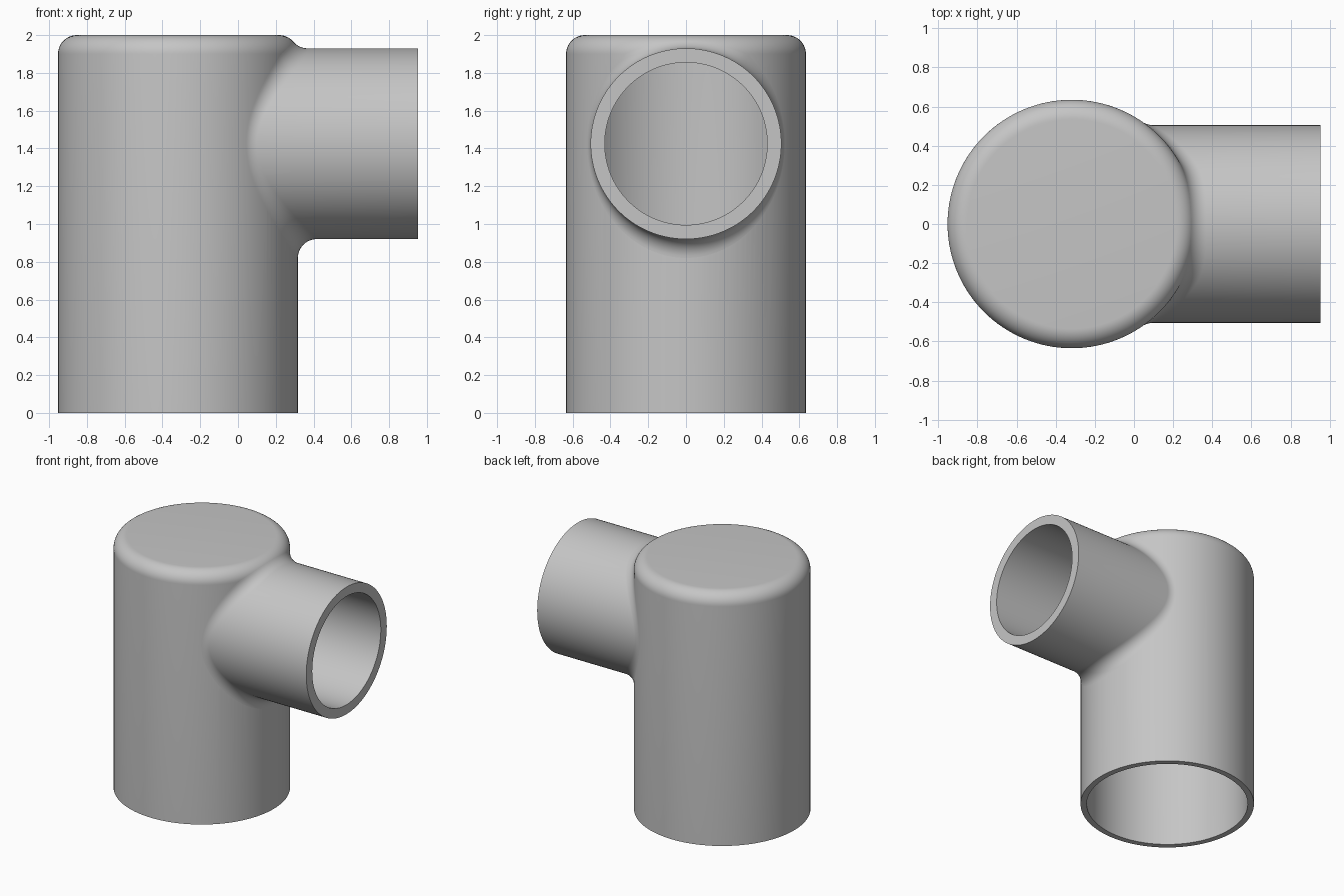
import bpy, bmesh, math
from mathutils import Vector, Matrix

if "Cube" in bpy.data.objects:
    bpy.data.objects.remove(bpy.data.objects["Cube"], do_unlink=True)

AXIS_X, R_OUT, R_IN, HEIGHT = -0.318, 0.635, 0.59, 2.0   # upright body
ROUND = 0.1                                             # top edge rounding
BR_Z, BR_OUT, BR_IN, BR_END = 1.425, 0.505, 0.43, 0.953  # side branch
BLEND = 0.1                                             # blend radius
SEGS, ARC = 128, 12

grey = bpy.data.materials.new("plain grey")
grey.use_nodes = True
colour = (0.56, 0.56, 0.56, 1)
grey.diffuse_color = colour
grey.node_tree.nodes["Principled BSDF"].inputs["Base Color"].default_value = colour


def make_object(name, bm):
    bmesh.ops.remove_doubles(bm, verts=bm.verts, dist=1e-5)
    bmesh.ops.recalc_face_normals(bm, faces=bm.faces)
    mesh = bpy.data.meshes.new(name)
    bm.to_mesh(mesh)
    bm.free()
    obj = bpy.data.objects.new(name, mesh)
    bpy.context.collection.objects.link(obj)
    mesh.materials.append(grey)
    return obj


def activate(obj):
    bpy.ops.object.select_all(action='DESELECT')
    obj.select_set(True)
    bpy.context.view_layer.objects.active = obj


def rounded_end(radius, top, rounding):
    """Profile from the axis out over a rounded rim, as (radius, z)."""
    steps = [math.pi / 2 * (1 - i / ARC) for i in range(ARC + 1)]
    return [(0, top)] + [(radius - rounding + rounding * math.cos(a),
                          top - rounding + rounding * math.sin(a)) for a in steps]


# Hollow upright body, closed at the top and open at the bottom
wall = R_OUT - R_IN
profile = rounded_end(R_OUT, HEIGHT, ROUND) + [(R_OUT, 0), (R_IN, 0)]
profile += reversed(rounded_end(R_IN, HEIGHT - wall, ROUND - wall))
bm = bmesh.new()
verts = [bm.verts.new((AXIS_X + r, 0, z)) for r, z in profile]
edges = [bm.edges.new(pair) for pair in zip(verts, verts[1:])]
bmesh.ops.spin(bm, geom=verts + edges, cent=(AXIS_X, 0, 0), axis=(0, 0, 1),
               angle=math.tau, steps=SEGS, use_merge=False)
body = make_object("upright_body", bm)

# Bore from the branch into the body
bm = bmesh.new()
place = Matrix.Translation((0.5, 0, BR_Z)) @ Matrix.Rotation(math.pi / 2, 4, 'Y')
bmesh.ops.create_cone(bm, cap_ends=True, segments=SEGS, radius1=BR_IN,
                      radius2=BR_IN, depth=1.4, matrix=place)
cutter = make_object("bore_cutter", bm)
cutter.hide_render = True
cut = body.modifiers.new("bore", 'BOOLEAN')
cut.operation = 'DIFFERENCE'
cut.solver = 'EXACT'
cut.object = cutter
activate(body)
bpy.ops.object.modifier_apply(modifier=cut.name)
bpy.data.objects.remove(cutter, do_unlink=True)


def branch_section(t):
    """Section of the branch wall at angle t: bore, rim, outside, blend."""
    out = Vector((0, math.cos(t), math.sin(t)))
    mid = Vector((0, 0, BR_Z))
    end = Vector((BR_END, 0, 0))
    bore = mid + out * BR_IN
    bore.x = AXIS_X + math.sqrt(R_IN ** 2 - bore.y ** 2)
    # Centre of a ball touching both the branch and the body
    ball = mid + out * (BR_OUT + BLEND)
    rise = max(0, ball.z - (HEIGHT - ROUND))
    reach = R_OUT - ROUND + math.sqrt((ROUND + BLEND) ** 2 - rise ** 2)
    ball.x = AXIS_X + math.sqrt(reach ** 2 - ball.y ** 2)
    flat = Vector((ball.x - AXIS_X, ball.y, 0)).normalized()
    core = Vector((AXIS_X, 0, ball.z - rise)) + flat * (R_OUT - ROUND)
    to_body = (core - ball).normalized()
    blend = [ball + BLEND * (-out).slerp(to_body, i / ARC) for i in range(ARC + 1)]
    return [bore, mid + end + out * BR_IN, mid + end + out * BR_OUT] + blend


# Side branch with its blend into the body
bm = bmesh.new()
rings = [[bm.verts.new(p) for p in branch_section(math.tau * i / SEGS)]
         for i in range(SEGS)]
for i, ring in enumerate(rings):
    after = rings[(i + 1) % SEGS]
    for j in range(len(ring) - 1):
        bm.faces.new((ring[j], ring[j + 1], after[j + 1], after[j]))
branch = make_object("side_branch", bm)
# Point the rim outward
rim = max(branch.data.polygons, key=lambda p: p.center.x)
if rim.normal.x < 0:
    branch.data.flip_normals()

for obj in (body, branch):
    activate(obj)
    bpy.ops.object.shade_smooth_by_angle(angle=math.radians(35))
